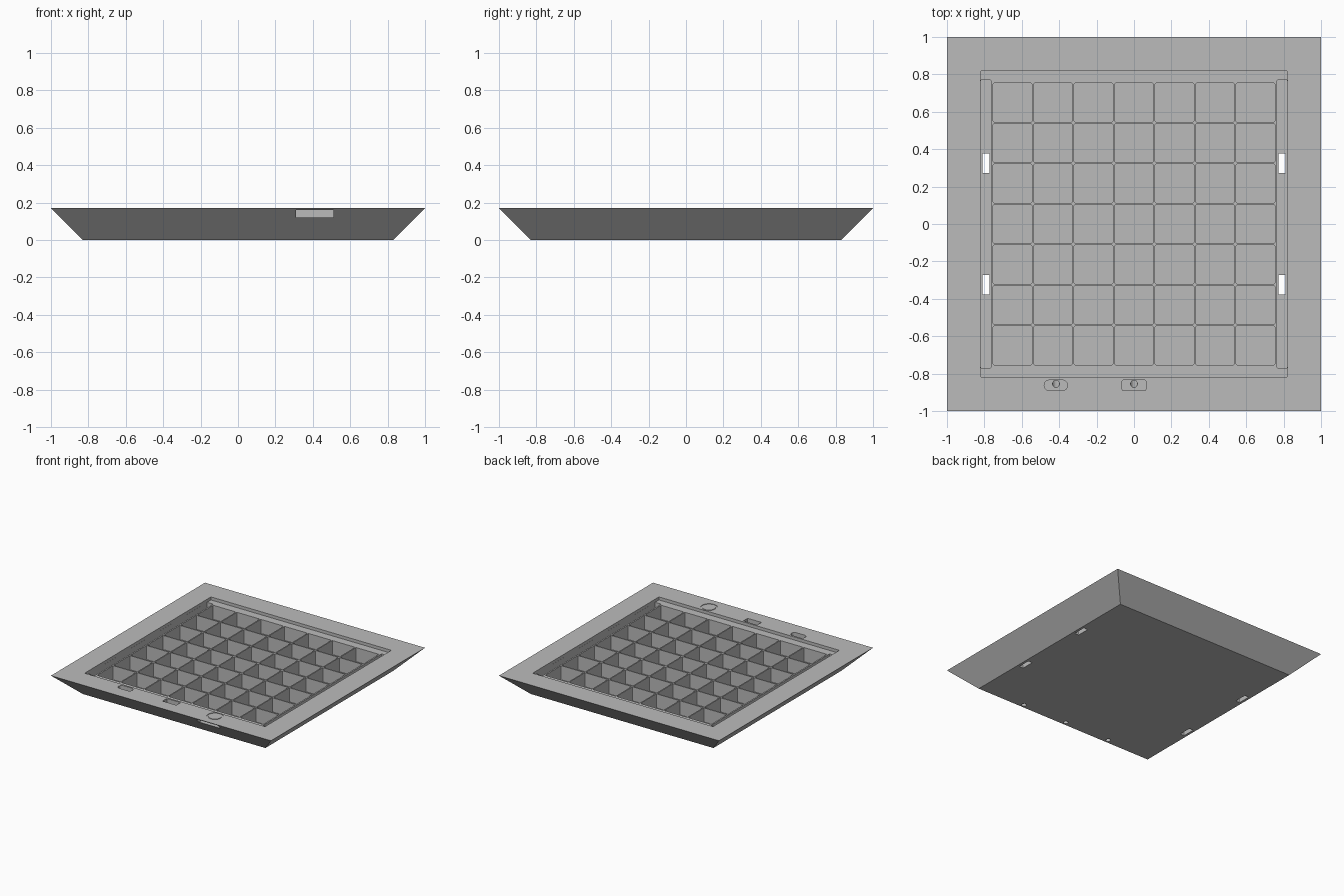
import bpy, bmesh, math
from mathutils import Matrix, Vector

cube = bpy.data.objects.get("Cube")
if cube:
    bpy.data.objects.remove(cube, do_unlink=True)

grey = bpy.data.materials.new("light_grey")
grey.use_nodes = True
GREY = (0.5, 0.5, 0.5, 1)
grey.diffuse_color = GREY
grey.node_tree.nodes["Principled BSDF"].inputs["Base Color"].default_value = GREY

TOP = 0.17
LEDGE = 0.145        # height of the divider tops
CELL_FLOOR = 0.03
POCKET_FLOOR = 0.12
CELLS, PITCH, CELL = 7, 0.2165, 0.207


def add_block(bm, x, y, z, radius=0.0, segments=3):
    """Box from (min, max) ranges, with rounded vertical edges."""
    size = Vector((x[1] - x[0], y[1] - y[0], z[1] - z[0]))
    centre = Vector((sum(x), sum(y), sum(z))) / 2
    made = bmesh.ops.create_cube(
        bm, size=1, matrix=Matrix.Translation(centre) @ Matrix.Diagonal(size).to_4x4())
    if radius:
        edges = {e for v in made["verts"] for e in v.link_edges
                 if abs(e.verts[0].co.z - e.verts[1].co.z) > 1e-4}
        bmesh.ops.bevel(bm, geom=list(edges), offset=radius, segments=segments,
                        profile=0.5, affect='EDGES')


def add_tube(bm, start, end, radius):
    """Solid cylinder between two points."""
    a, b = Vector(start), Vector(end)
    turn = (b - a).to_track_quat('Z', 'Y').to_matrix().to_4x4()
    bmesh.ops.create_cone(bm, cap_ends=True, segments=24, radius1=radius, radius2=radius,
                          depth=(b - a).length,
                          matrix=Matrix.Translation((a + b) / 2) @ turn)


def finish(name, bm):
    bmesh.ops.recalc_face_normals(bm, faces=bm.faces)
    mesh = bpy.data.meshes.new(name)
    bm.to_mesh(mesh)
    bm.free()
    mesh.materials.append(grey)
    obj = bpy.data.objects.new(name, mesh)
    bpy.context.collection.objects.link(obj)
    return obj


def carve(target, name, bm):
    """Subtract a cutter and discard it."""
    cutter = finish(name, bm)
    cutter.hide_render = True
    mod = target.modifiers.new(name, 'BOOLEAN')
    mod.operation = 'DIFFERENCE'
    mod.solver = 'EXACT'
    mod.object = cutter
    bpy.context.view_layer.objects.active = target
    bpy.ops.object.modifier_apply(modifier=mod.name)
    bpy.data.objects.remove(cutter, do_unlink=True)


# Tray body: a square block flaring out to the top
bm = bmesh.new()
add_block(bm, (-1, 1), (-1, 1), (0, TOP))
for v in bm.verts:
    if v.co.z < 0.01:
        v.co.x *= 0.83
        v.co.y *= 0.83
tray = finish("tray_body", bm)

# Shallow square recess for a cover
bm = bmesh.new()
add_block(bm, (-0.82, 0.82), (-0.82, 0.82), (LEDGE, 0.3), 0.006)
carve(tray, "cover_recess", bm)

# Grid of compartments
bm = bmesh.new()
for i in range(CELLS):
    for j in range(CELLS):
        cx, cy = ((k - (CELLS - 1) / 2) * PITCH for k in (i, j))
        add_block(bm, (cx - CELL / 2, cx + CELL / 2), (cy - CELL / 2, cy + CELL / 2),
                  (CELL_FLOOR, 0.3), 0.005, 2)
carve(tray, "compartments", bm)

# Side channels
bm = bmesh.new()
for s in (-1, 1):
    add_block(bm, sorted((s * 0.765, s * 0.8195)), (-0.77, 0.77), (0.08, 0.3), 0.005, 2)
carve(tray, "side_channels", bm)

# Strap slots through the channel floors
bm = bmesh.new()
for s in (-1, 1):
    for cy in (-0.325, 0.325):
        add_block(bm, sorted((s * 0.773, s * 0.81)), (cy - 0.053, cy + 0.053),
                  (-0.1, 0.3), 0.004, 2)
carve(tray, "strap_slots", bm)

# Front switch pockets: one pill shaped, one rectangular, one open to the front
bm = bmesh.new()
add_block(bm, (-0.48, -0.355), (-0.89, -0.835), (POCKET_FLOOR, 0.3), 0.027, 8)
add_block(bm, (-0.063, 0.063), (-0.89, -0.835), (POCKET_FLOOR, 0.3), 0.005, 2)
add_block(bm, (0.31, 0.51), (-1.2, -0.835), (POCKET_FLOOR, 0.161))
carve(tray, "switch_pockets", bm)

# Slanted cable holes from the pockets to the underside
bm = bmesh.new()
for cx in (-0.417, 0, 0.41):
    add_tube(bm, (cx, -0.86, 0.13), (cx, -0.79, -0.02), 0.018)
carve(tray, "cable_holes", bm)

# Thin ring groove marking the touch area
bm = bmesh.new()
add_tube(bm, (0.41, -0.885, TOP - 0.004), (0.41, -0.885, 0.3), 0.063)
carve(tray, "touch_ring_groove", bm)
bm = bmesh.new()
add_tube(bm, (0.41, -0.885, TOP - 0.005), (0.41, -0.885, TOP), 0.05)
finish("touch_pad", bm)
